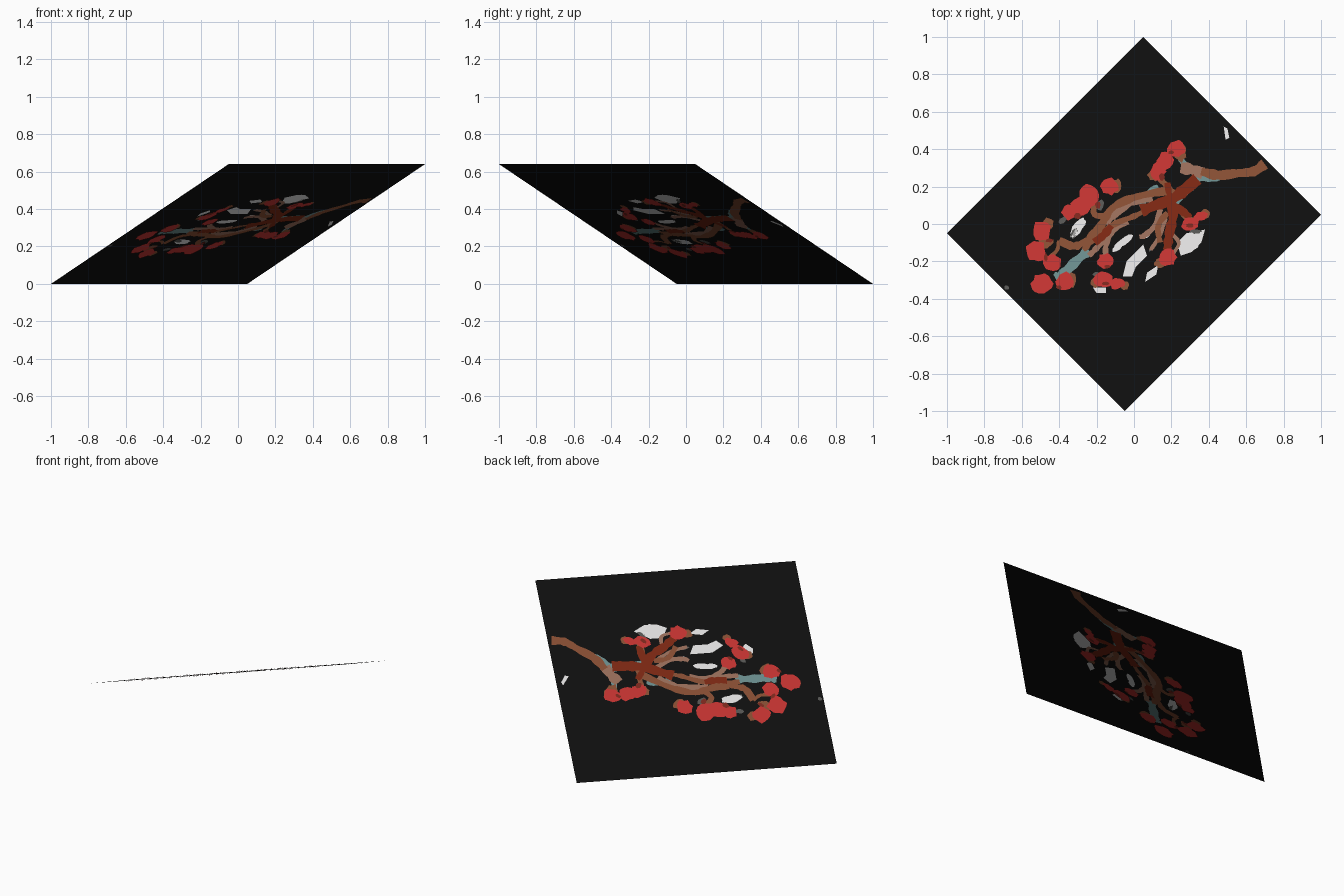
import bpy
import math
import random
from mathutils import Vector

random.seed(4)
default_cube = bpy.data.objects.get("Cube")
if default_cube:
    bpy.data.objects.remove(default_cube, do_unlink=True)

SLOPE = 0.337
NORMAL = Vector((-SLOPE, SLOPE, 1)).normalized()
LAYER = 0.0008


def material(name, rgb):
    mat = bpy.data.materials.new(name)
    mat.use_nodes = True
    colour = (*rgb, 1)
    mat.diffuse_color = colour
    mat.node_tree.nodes["Principled BSDF"].inputs["Base Color"].default_value = colour
    return mat


def on_panel(point, lift):
    """Lay a plan position on the tilted panel, lifted along its normal."""
    x, y = point
    return Vector((x, y, 0.32 + SLOPE * (x - y))) + NORMAL * lift


def build(name, outlines, mat, layer):
    """Flat outlines painted on both sides of the panel."""
    verts, faces = [], []
    for outline in outlines:
        area = sum(a[0] * b[1] - b[0] * a[1]
                   for a, b in zip(outline, outline[1:] + outline[:1]))
        if area < 0:
            outline = outline[::-1]
        for side in ((1, -1) if layer else (1,)):
            start = len(verts)
            verts += [on_panel(p, side * layer * LAYER) for p in outline]
            faces.append(list(range(start, len(verts)))[::side])
    mesh = bpy.data.meshes.new(name)
    mesh.from_pydata(verts, [], faces)
    mesh.materials.append(mat)
    obj = bpy.data.objects.new(name, mesh)
    bpy.context.collection.objects.link(obj)
    return obj


def hundredths(points):
    return [Vector(p) / 100 for p in points]


def blob(x, y, wide, tall, turn=0, rough=0.16, sides=14):
    """Ragged oval, sizes in hundredths, turn in degrees."""
    outline = []
    c, s = math.cos(math.radians(turn)), math.sin(math.radians(turn))
    for i in range(sides):
        angle = math.tau * i / sides
        grow = 1 + random.uniform(-rough, rough)
        u, v = wide * grow * math.cos(angle), tall * grow * math.sin(angle)
        outline.append((x + u * c - v * s, y + u * s + v * c))
    return hundredths(outline)


def ribbon(width, *points):
    """Strip of quads with a slightly wavering width along a smooth path."""
    pts = hundredths(points)
    pts = [pts[0] * 2 - pts[1]] + pts + [pts[-1] * 2 - pts[-2]]
    path = []
    for a, b, c, d in zip(pts, pts[1:], pts[2:], pts[3:]):
        for step in range(4):
            t = step / 4
            path.append((b * 2 + (c - a) * t + (a * 2 - b * 5 + c * 4 - d) * t ** 2
                         + (b * 3 - a - c * 3 + d) * t ** 3) / 2)
    path.append(pts[-2])
    left, right = [], []
    for i, p in enumerate(path):
        along = path[min(i + 1, len(path) - 1)] - path[max(i - 1, 0)]
        across = Vector((-along.y, along.x)).normalized()
        half = width / 200 * random.uniform(0.8, 1.2)
        left.append(p + across * half)
        right.append(p - across * half)
    return [[left[i], right[i], right[i + 1], left[i + 1]]
            for i in range(len(path) - 1)]


def strips(*ribbons):
    return [quad for strip in ribbons for quad in strip]


black = material("panel black", (0.0045, 0.0045, 0.0045))
white = material("petal white", (0.75, 0.74, 0.74))
red = material("berry red", (0.54, 0.033, 0.03))
dark_red = material("berry dark red", (0.2, 0.02, 0.012))
brown = material("bark brown", (0.24, 0.075, 0.032))
rust = material("bark rust", (0.2, 0.02, 0.006))
tan = material("bark tan", (0.31, 0.15, 0.1))
teal = material("bark grey teal", (0.14, 0.26, 0.26))
grey = material("shadow grey", (0.09, 0.09, 0.085))

# Square tilted panel
build("panel", [[(-1, -0.05), (-0.05, -1), (1, 0.05), (0.05, 1)]], black, 0)

# White petals
build("white_petals", [
    hundredths([(23, -10), (28, -5), (38, -3), (36, -10), (31, -15), (25, -17)]),
    hundredths([(5, -11), (7, -17), (1, -23), (-1, -28), (-6, -28), (-4, -20), (1, -15)]),
    hundredths([(13, -22), (12, -27), (6, -31), (7, -26)]),
    hundredths([(-22, -34), (-15, -34), (-15, -37), (-20, -37)]),
    hundredths([(48, 52), (50, 51), (51, 46), (49, 45)]),
    blob(-5, -9, 6, 2, 35), blob(-30, -2, 6, 2.5, 50), blob(-9, -13, 3, 1.2, 30),
    blob(8, -5, 3, 1, 60), blob(30, -12, 5, 3, 30)], white, 1)

# Grey flecks between the twigs
build("grey_flecks", [
    blob(-68, -34, 1.2, 1.2), blob(-18, 10, 3, 2, 60), blob(-38, 2, 3, 1.5, 40),
    blob(15, 1, 3, 1.5, 70), blob(-20, -27, 2, 1.5), blob(10, -12, 3, 1, 50),
    blob(-32, -5, 3, 1.5, 60), blob(33, -4, 3, 1.2)], grey, 1)

# Cool highlights along the wood
build("teal_bark", strips(
    ribbon(5, (35, 27), (30, 20), (24, 15), (20, 9)),
    ribbon(3, (24, 36), (28, 31), (33, 28)),
    ribbon(3, (13, 20), (7, 16), (4, 9)),
    ribbon(5, (-24, -14), (-31, -20), (-37, -26), (-42, -29)),
    ribbon(3, (34, 25), (42, 24), (50, 26))), teal, 2)

# Pale twigs
build("tan_twigs", strips(
    ribbon(6, (25, 30), (31, 29), (37, 27)),
    ribbon(5, (10, 14), (-2, 12), (-10, 6), (-16, 1)),
    ribbon(3, (14, 8), (12, 0), (6, -6), (3, -7)),
    ribbon(3, (-9, 2), (-12, -5), (-19, -12), (-24, -17)),
    ribbon(3, (-3, 1), (-12, -4), (-15, -12), (-15, -17)),
    ribbon(2, (17, 3), (14, -6), (9, -14)),
    ribbon(2, (19, -4), (24, -10), (21, -16))), tan, 3)

# Main brown branch and side twigs
build("brown_branch", strips(
    ribbon(5, (70, 32), (64, 28), (55, 27), (45, 26), (36, 28)),
    ribbon(4, (20, 18), (8, 16), (-3, 13), (-12, 8), (-17, 0), (-24, -8)),
    ribbon(4, (-16, -7), (-25, -9), (-32, -12), (-40, -9)),
    ribbon(3, (-14, 4), (-21, 5), (-21, 12)),
    ribbon(3, (8, 8), (0, 4), (-10, 0), (-20, -7), (-27, -14)),
    ribbon(3, (18, 6), (13, -1), (14, -10)),
    ribbon(3, (24, 8), (29, 3), (33, 1)),
    ribbon(3, (14, 24), (18, 20), (22, 16)),
    ribbon(2, (-40, -9), (-41, -14), (-45, -18))), brown, 4)

# Deep rust heart of the branch
build("rust_branch", strips(
    ribbon(6, (34, 24), (27, 18), (20, 13), (12, 10), (4, 7)),
    ribbon(5, (20, 14), (21, 4), (19, -5), (18, -14)),
    ribbon(4, (21, 10), (27, 6), (30, 3)),
    ribbon(3, (18, 22), (19, 16), (22, 12)),
    ribbon(4, (-12, -1), (-16, -6), (-21, -10))), rust, 5)

# Brown husks peeping out beside the berries
build("berry_husks", [
    blob(11, 26, 3.5, 3), blob(25, 38, 3, 5), blob(-9, 20, 2.5, 4),
    blob(-46, 0, 3, 3), blob(-47, -10, 4, 3), blob(-33, -30, 2.5, 4),
    blob(-50, -35, 4, 2.5), blob(-20, -31, 3, 3), blob(-5, -33, 2.5, 2.5),
    blob(38, 5, 3, 2.5), blob(14, -21, 3, 2.5)], brown, 6)

# Red berry clusters
build("red_berries", [
    blob(23, 40, 5, 4.5), blob(17, 34, 4, 5, -30), blob(13, 28, 4, 5),
    blob(-13, 20, 5, 4.5), blob(-24, 15, 5.5, 6), blob(-28, 9, 6, 5, 30),
    blob(-34, 6, 4.5, 4), blob(-49, -4, 5, 5.5), blob(-52, -15, 5.5, 5.5),
    blob(-44, -21, 5, 4.5), blob(-49, -32, 5.5, 5), blob(-37, -31, 4.5, 5),
    blob(-15, -20, 4.5, 4), blob(-16, -30, 5, 4), blob(-9, -32, 4, 3),
    blob(18, -18, 5, 4.5), blob(30, 0, 5, 3.5, 20), blob(36, 4, 4, 2.5, 20)],
    red, 7)

# Dark spots on the berries
build("berry_spots", [
    blob(20, 38, 1.5, 1), blob(15, 25, 1.5, 2), blob(-30, 4, 2, 1.5),
    blob(-19, 10, 1.5, 2), blob(-45, -9, 2, 1), blob(-47, -18, 1, 2),
    blob(-14, -23, 1.5, 1), blob(-15, -32, 2, 1), blob(30, -1, 2, 1.2),
    blob(-40, -34, 1.5, 1)], dark_red, 8)
